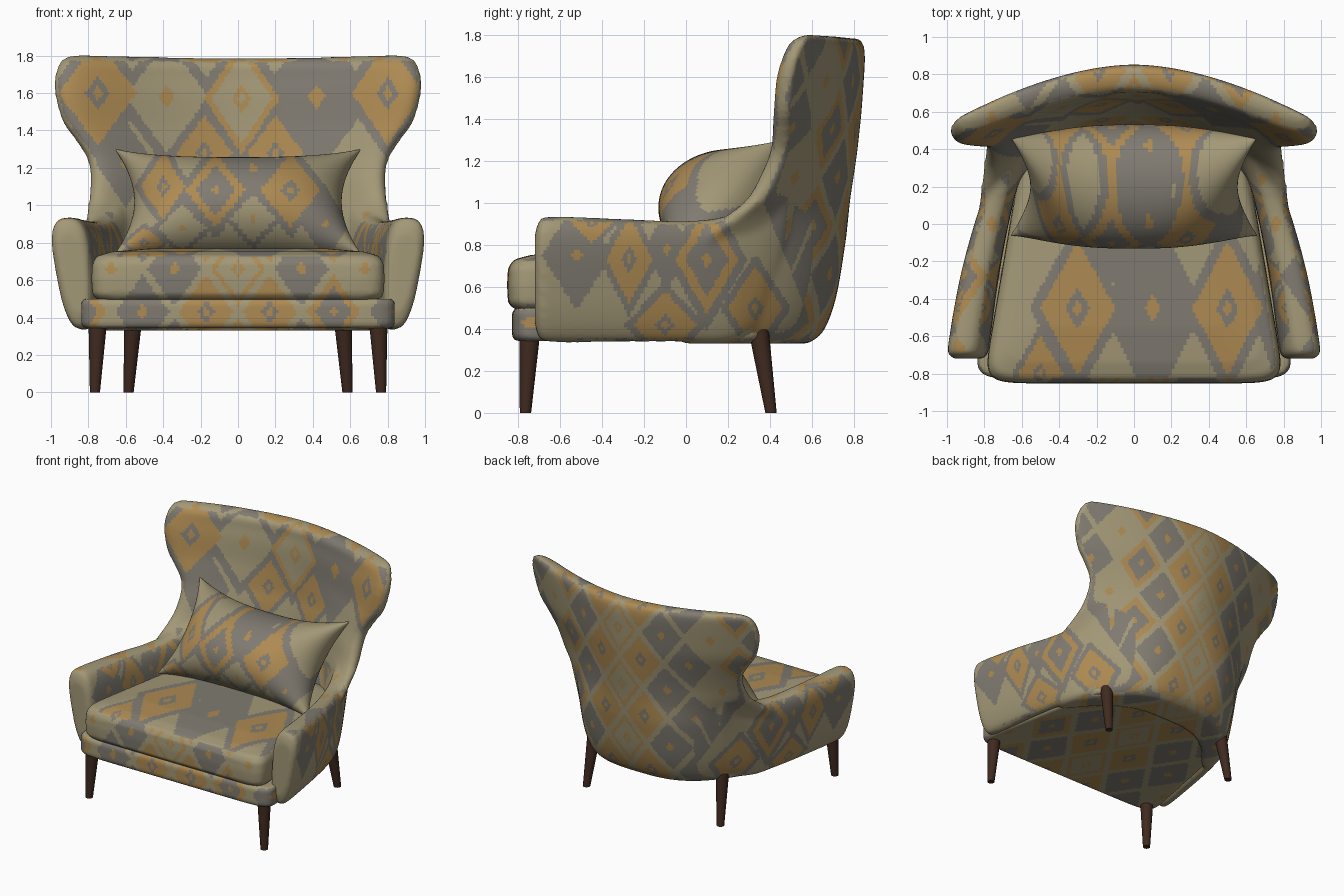
import bpy, bmesh, math
from mathutils import Vector

if "Cube" in bpy.data.objects:
    bpy.data.objects.remove(bpy.data.objects["Cube"])


def material(name, rgb):
    m = bpy.data.materials.new(name)
    m.diffuse_color = (*rgb, 1)
    m.use_nodes = True
    m.node_tree.nodes["Principled BSDF"].inputs["Base Color"].default_value = m.diffuse_color
    return m


FABRIC = [material("tan fabric", (0.365, 0.315, 0.185)),
          material("grey fabric", (0.215, 0.198, 0.165)),
          material("gold fabric", (0.42, 0.255, 0.085))]
WOOD = material("dark wood", (0.05, 0.023, 0.014))
TAN, GREY, GOLD = 0, 1, 2

# Diamond motifs: (outer limit, colour) bands from the middle out
RING = ((0.14, GOLD), (0.32, GREY), (1, GOLD))
EDGED = ((0.12, TAN), (0.26, GOLD), (0.8, TAN), (1, GOLD))
TDOT = ((0.2, GOLD), (1, TAN))
GDOT = ((0.2, GOLD), (1, GREY))
FRAME = ((0.16, GOLD), (0.68, GREY), (1, GOLD))
# Placed motifs: centre, half width, half height, bands
BACK = [(-.75, 1.6, .21, .28, RING), (.8, 1.6, .19, .28, RING), (.02, 1.57, .2, .3, EDGED),
        (-.38, 1.58, .22, .3, TDOT), (.42, 1.58, .24, .32, GDOT), (-.18, 1.28, .15, .2, RING),
        (.2, 1.28, .15, .2, RING), (-.6, 1.22, .12, .18, GDOT)]
PILLOW = [(-.12, 1.08, .16, .2, FRAME), (.28, 1.08, .16, .2, RING), (-.4, 1.1, .12, .18, RING),
          (.08, 1.2, .13, .16, GDOT), (.08, .93, .12, .13, TDOT), (-.3, .88, .13, .12, TDOT),
          (-.5, .8, .1, .08, RING), (.47, .9, .1, .15, GDOT)]
TOP = [(-.3, -.45, .2, .36, RING), (.1, -.45, .21, .42, GDOT), (.5, -.45, .19, .36, RING),
       (.74, -.4, .1, .3, GDOT), (-.5, -.8, .12, .2, RING), (-.1, .0, .2, .25, GDOT)]
SIDE = [(-.27, .73, .11, .21, RING), (.1, .73, .15, .26, FRAME), (-.1, .42, .15, .16, RING),
        (.33, .5, .13, .2, RING), (-.45, .91, .1, .1, RING), (-.52, .75, .13, .2, GDOT),
        (.6, 1.5, .1, .26, GDOT), (.76, 1.6, .08, .22, RING), (.68, 1.05, .1, .2, RING),
        (.5, 1.0, .1, .25, GDOT), (-.09, .78, .09, .15, GDOT), (.62, .65, .09, .2, GDOT)]


def placed(a, b, motifs):
    near = 9
    for x, y, w, h, bands in motifs:
        d = abs(a - x) / w + abs(b - y) / h
        if d < 1:
            return next(col for lim, col in bands if d < lim)
        near = min(near, d)
    return GREY if near < 1.3 else TAN


def lattice(a, b, w, h):
    p, q = a / w + b / h, a / w - b / h
    d = 2 * max(abs(p - round(p)), abs(q - round(q)))
    bands = (EDGED, RING, GDOT, FRAME, TDOT, GDOT, GDOT, RING)[(round(p) + round(q)) % 8]
    return TAN if d > 0.86 else next(c for lim, c in bands if d / 0.86 <= lim)


def pattern(name, c, n):
    if name == "pillow":
        return placed(c.x, c.z, PILLOW)
    if abs(n.z) > 0.78:
        return placed(c.x, c.y, TOP) if name == "seat_cushion" else lattice(c.x, c.y, 0.38, 0.56)
    if name == "back_and_arms" and abs(n.x) > 0.65:
        return placed(c.y, c.z, SIDE)
    if name == "back_and_arms" and n.y < 0 and c.z > 0.93:
        return placed(c.x, c.z, BACK)
    if name == "back_and_arms" and c.y < -0.6:
        return TAN
    return lattice(c.x, c.z - 1.58, 0.34, 0.46)


def spow(v, e):
    return math.copysign(abs(v) ** e, v)


def mix(a, b, t):
    return a + (b - a) * t


def spline(rows, steps=6):
    """Catmull-Rom interpolation through rows of numbers."""
    out = []
    for i in range(len(rows) - 1):
        quad = rows[max(i - 1, 0)], rows[i], rows[i + 1], rows[min(i + 2, len(rows) - 1)]
        for t in (k / steps for k in range(steps)):
            out.append([0.5 * (2 * b + (c - a) * t + (2 * a - 5 * b + 4 * c - d) * t * t
                               + (3 * b - a - 3 * c + d) * t ** 3) for a, b, c, d in zip(*quad)])
    return out + [list(rows[-1])]


def loft(bm, rings):
    """Closed skin over closed rings, capped at both ends."""
    vs = [[bm.verts.new(p) for p in r] for r in rings]
    for a, b in zip(vs, vs[1:]):
        for i in range(len(a)):
            bm.faces.new((a[i - 1], a[i], b[i], b[i - 1]))
    bm.faces.new(vs[0][::-1])
    bm.faces.new(vs[-1])


def make(name, bm):
    bmesh.ops.recalc_face_normals(bm, faces=bm.faces)
    me = bpy.data.meshes.new(name)
    bm.to_mesh(me)
    bm.free()
    ob = bpy.data.objects.new(name, me)
    bpy.context.collection.objects.link(ob)
    return ob


def upholster(ob, voxel=0, smooth=4):
    """Fuse into one even soft mesh, then colour each face from the pattern."""
    if voxel:
        r = ob.modifiers.new("fuse", 'REMESH')
        r.mode, r.voxel_size = 'VOXEL', voxel
        s = ob.modifiers.new("soften", 'SMOOTH')
        s.factor, s.iterations = 0.5, smooth
        dg = bpy.context.evaluated_depsgraph_get()
        me = bpy.data.meshes.new_from_object(ob.evaluated_get(dg))
        ob.modifiers.clear()
        ob.data = me
    ob.data.materials.clear()
    for m in FABRIC:
        ob.data.materials.append(m)
    for f in ob.data.polygons:
        f.use_smooth = True
        f.material_index = pattern(ob.name, f.center, f.normal)


# Winged back: crescent sections (z, half width, tip y, back y, thickness, curve)
bm = bmesh.new()
back = [(0.33, 0.72, 0.06, 0.58, 0.24, 3.0), (0.39, 0.775, 0.03, 0.655, 0.26, 3.0),
        (0.55, 0.81, 0.03, 0.715, 0.24, 3.0), (0.80, 0.83, 0.08, 0.758, 0.22, 2.9),
        (0.90, 0.82, 0.20, 0.77, 0.20, 2.6), (1.02, 0.80, 0.36, 0.783, 0.18, 2.1),
        (1.15, 0.79, 0.44, 0.803, 0.17, 1.85), (1.25, 0.808, 0.475, 0.817, 0.16, 1.8),
        (1.35, 0.87, 0.485, 0.828, 0.16, 1.8), (1.45, 0.94, 0.49, 0.838, 0.16, 1.8),
        (1.60, 0.98, 0.505, 0.848, 0.16, 1.8), (1.70, 0.978, 0.53, 0.853, 0.15, 1.8),
        (1.765, 0.955, 0.56, 0.848, 0.14, 1.8), (1.793, 0.92, 0.58, 0.835, 0.10, 1.8),
        (1.805, 0.87, 0.59, 0.815, 0.05, 1.8)]
U = [math.sin(math.pi * (k / 48 - 0.5)) for k in range(49)]
rings = []
for z, w, yt, yb, th, e in spline(back):
    dip = 0.02 * max(0, z - 1.5) / 0.3
    outer = [(w * u, yb - (yb - yt) * abs(u) ** e, z - dip * (1 - u * u)) for u in U]
    inner = [(x, y - th * max(0, 1 - abs(u) ** 10) ** 0.5, h) for u, (x, y, h) in zip(U, outer)]
    rings.append(outer + inner[-2:0:-1])
loft(bm, rings)
# Arms: (y, bottom x, top x, half thickness, bottom z, top z, scale)
arm = [(-0.72, 0.845, 0.908, 0.113, 0.34, 0.932, 0.72), (-0.703, 0.845, 0.908, 0.113, 0.34, 0.932, 0.91),
       (-0.65, 0.84, 0.908, 0.115, 0.337, 0.935, 1), (-0.30, 0.79, 0.85, 0.11, 0.337, 0.924, 1),
       (0.00, 0.735, 0.775, 0.10, 0.337, 0.914, 1), (0.20, 0.675, 0.715, 0.088, 0.34, 0.94, 1),
       (0.33, 0.61, 0.67, 0.08, 0.40, 1.00, 1), (0.42, 0.57, 0.655, 0.07, 0.55, 1.10, 1),
       (0.49, 0.56, 0.66, 0.07, 0.80, 1.22, 1)]
for side in (-1, 1):
    rings = []
    for y, xb, xt, half, zb, zt, sc in spline(arm):
        ring = []
        for t in (math.tau * k / 40 for k in range(40)):
            sz = spow(math.sin(t), 0.65)
            v = (sz + 1) / 2
            x = mix(xb, xt, v) + half * mix(0.6, 1, v ** 0.7) * spow(math.cos(t), 0.7) * sc
            ring.append((side * x, y, (zb + zt) / 2 + (zt - zb) / 2 * sz * sc))
        rings.append(ring)
    loft(bm, rings)
upholster(make("back_and_arms", bm), 0.016, 10)


# Seat base and cushion: tapered rounded slabs, rows are (z, inset)
def slab(name, rows, wf, wb, y0, y1, smooth):
    bm = bmesh.new()
    rings = []
    for z, inset in rows:
        ring = []
        for t in (math.tau * (k + 0.5) / 96 for k in range(96)):
            sy = spow(math.sin(t), 0.16)
            y = (y0 + y1) / 2 + ((y1 - y0) / 2 - inset) * sy
            ring.append(((mix(wf, wb, (sy + 1) / 2) - inset) * spow(math.cos(t), 0.16), y, z))
        rings.append(ring)
    loft(bm, rings)
    upholster(make(name, bm), 0.016, smooth)


slab("seat_base", [(0.342, 0.02), (0.36, 0), (0.485, 0), (0.50, 0.02)], 0.865, 0.63, -0.83, 0.38, 2)
slab("seat_cushion", [(0.495, 0.03), (0.525, 0.005), (0.61, 0), (0.69, 0.005), (0.73, 0.03),
                      (0.752, 0.11), (0.768, 0.30)], 0.81, 0.58, -0.853, 0.50, 3)

# Pillow: two bulging sheets with pinched corners, leaning on the back
bm = bmesh.new()
NU, NV = 84, 56
up, out = Vector((0, 0.68, 0.733)), Vector((0, -0.85, 0.52))
for face in (-1, 1):
    grid = []
    for u in (math.sin(math.pi * (i / NU - 0.5)) for i in range(NU + 1)):
        col = []
        for v in (math.sin(math.pi * (j / NV - 0.5)) for j in range(NV + 1)):
            belly = 1 - abs(u) ** 2.6
            p = Vector((0.66 * u * (1 - 0.16 * (1 - v * v)), 0.20, 1.02 - 0.035 * belly))
            p += up * (0.385 * v * (1 - 0.2 * belly))
            p += out * (face * 0.31 * max(0, belly * (1 - v * v)) ** 0.55)
            col.append(bm.verts.new(p))
        grid.append(col)
    for a, b in zip(grid, grid[1:]):
        for j in range(NV):
            bm.faces.new((a[j], b[j], b[j + 1], a[j + 1]))
bmesh.ops.remove_doubles(bm, verts=bm.verts, dist=0.0002)
upholster(make("pillow", bm))


# Tapered wooden legs
def leg(name, top, bottom):
    bm = bmesh.new()
    loft(bm, [[(x + r * math.cos(math.tau * k / 24), y + r * math.sin(math.tau * k / 24), z)
               for k in range(24)] for (x, y, z), r in ((bottom, 0.027), (top, 0.049))])
    ob = make(name, bm)
    ob.data.materials.append(WOOD)
    for f in ob.data.polygons:
        f.use_smooth = len(f.vertices) == 4


for s, label in ((-1, "left"), (1, "right")):
    leg("front_leg_" + label, (s * 0.75, -0.745, 0.37), (s * 0.765, -0.765, 0))
    leg("rear_leg_" + label, (s * 0.56, 0.345, 0.40), (s * 0.585, 0.405, 0))
